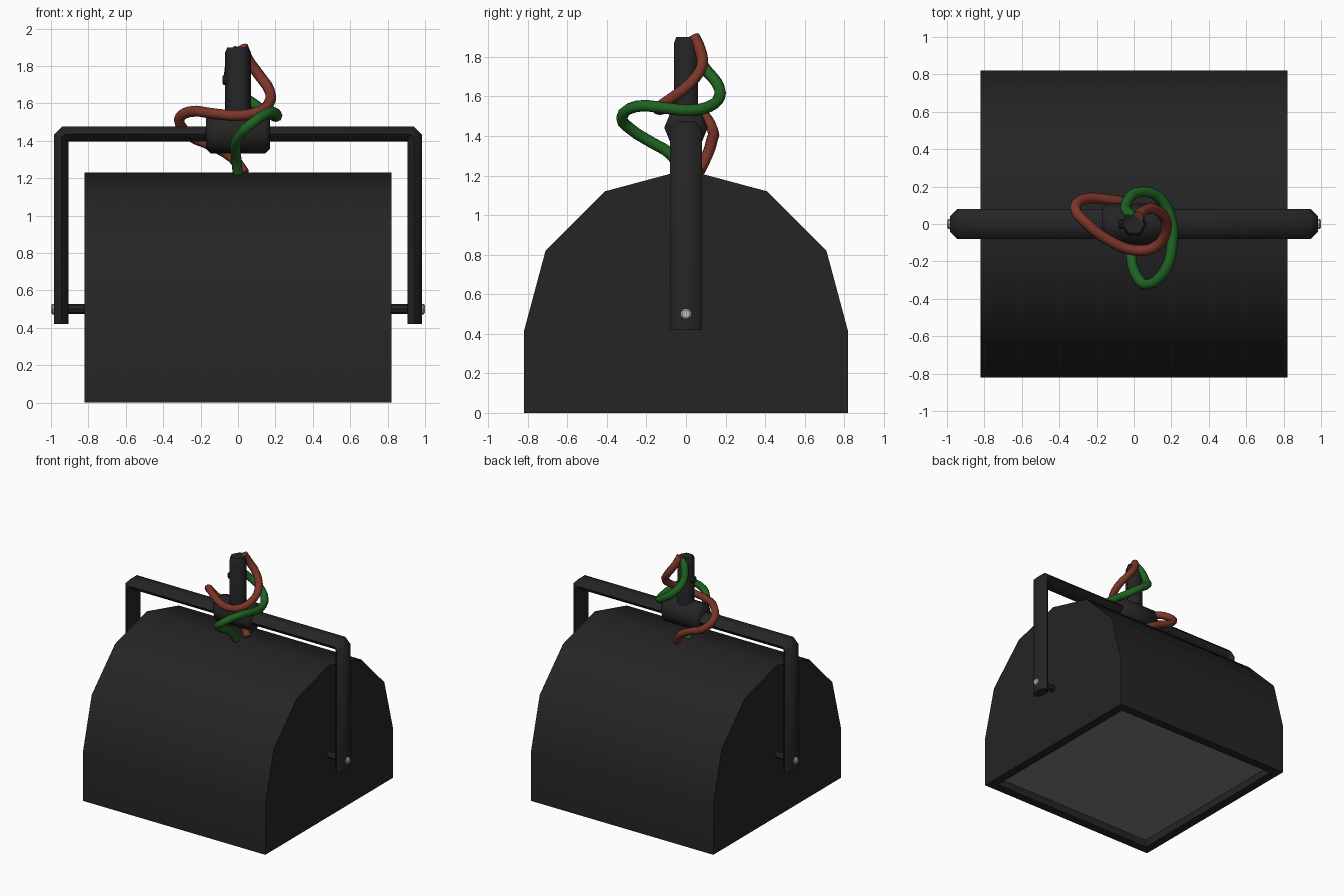
import bpy, bmesh, math
from mathutils import Vector

if "Cube" in bpy.data.objects:
    bpy.data.objects.remove(bpy.data.objects["Cube"])


def material(name, rgb):
    m = bpy.data.materials.new(name)
    m.diffuse_color = (*rgb, 1)
    m.use_nodes = True
    m.node_tree.nodes["Principled BSDF"].inputs["Base Color"].default_value = m.diffuse_color
    return m


BLACK = material("black_metal", (0.018, 0.018, 0.018))
GLASS = material("grey_glass", (0.22, 0.22, 0.22))
STEEL = material("steel", (0.5, 0.5, 0.5))
RED = material("red_cable", (0.20, 0.036, 0.022))
GREEN = material("green_cable", (0.014, 0.125, 0.016))


def smooth(ob, angle):
    bpy.ops.object.select_all(action='DESELECT')
    ob.select_set(True)
    bpy.context.view_layer.objects.active = ob
    bpy.ops.object.shade_smooth_by_angle(angle=math.radians(angle))


def finish(name, bm, mats, angle=40):
    bmesh.ops.recalc_face_normals(bm, faces=bm.faces)
    me = bpy.data.meshes.new(name)
    bm.to_mesh(me)
    bm.free()
    for m in mats:
        me.materials.append(m)
    ob = bpy.data.objects.new(name, me)
    bpy.context.collection.objects.link(ob)
    smooth(ob, angle)
    return ob


def lathe(name, axis, origin, rings, sides, mat, angle=40, spin=0.0):
    """Capped rings of (position along axis, radius) around the x or z axis."""
    bm = bmesh.new()
    loops = []
    for t, r in rings:
        loop = []
        for i in range(sides):
            a = spin + 2 * math.pi * i / sides
            u, v = r * math.cos(a), r * math.sin(a)
            p = (t, u, v) if axis == 'x' else (u, v, t)
            loop.append(bm.verts.new(Vector(origin) + Vector(p)))
        loops.append(loop)
    for a, b in zip(loops, loops[1:]):
        for i in range(sides):
            j = (i + 1) % sides
            bm.faces.new((a[i], a[j], b[j], b[i]))
    bm.faces.new(loops[0])
    bm.faces.new(loops[-1])
    return finish(name, bm, [mat], angle)


# Housing: half-round profile extruded sideways, recessed glass underneath
R, base = 0.82, 0.41
profile = [(-R, 0)] + [(-R * math.cos(math.radians(a)), base + R * math.sin(math.radians(a)))
                       for a in range(0, 181, 30)] + [(R, 0)]
bm = bmesh.new()
ends = [[bm.verts.new((x, y, z)) for y, z in profile] for x in (-R, R)]
for e in ends:
    bm.faces.new(e)
n = len(profile)
for i in range(n):
    j = (i + 1) % n
    f = bm.faces.new((ends[0][i], ends[0][j], ends[1][j], ends[1][i]))
bmesh.ops.recalc_face_normals(bm, faces=bm.faces)
bm.faces.ensure_lookup_table()
bottom = min(bm.faces, key=lambda q: q.calc_center_median().z)
bmesh.ops.inset_region(bm, faces=[bottom], thickness=0.10)
lens = bmesh.ops.extrude_discrete_faces(bm, faces=[bottom])['faces'][0]
bmesh.ops.translate(bm, verts=lens.verts, vec=(0, 0, 0.06))
lens.material_index = 1
finish("housing", bm, [BLACK, GLASS])

# Yoke: flattened six-sided bar swept round a mitred U path
X, Z, c = 0.945, 1.437, 0.0234
path = [Vector(p) for p in ((-X, 0.42), (-X, Z - c), (-X + c, Z), (X - c, Z), (X, Z - c), (X, 0.42))]
section = [(-0.08, 0), (-0.04, 0.04), (0.04, 0.04), (0.08, 0), (0.04, -0.04), (-0.04, -0.04)]
bm = bmesh.new()
loops = []
for i, p in enumerate(path):
    d1 = (p - path[i - 1]).normalized() if i else (path[1] - p).normalized()
    d2 = (path[i + 1] - p).normalized() if i < len(path) - 1 else d1
    n1, n2 = Vector((-d1.y, d1.x)), Vector((-d2.y, d2.x))
    m = (n1 + n2).normalized()
    m /= m.dot(n1)
    loops.append([bm.verts.new((p.x + m.x * h, w, p.y + m.y * h)) for w, h in section])
for a, b in zip(loops, loops[1:]):
    for i in range(6):
        j = (i + 1) % 6
        bm.faces.new((a[i], a[j], b[j], b[i]))
bm.faces.new(loops[0])
bm.faces.new(loops[-1])
finish("yoke", bm, [BLACK], 50)

# Pivot pins and steel bolt ends on both sides
for side, s in (("left", -1), ("right", 1)):
    lathe(side + "_pivot_pin", 'x', (0, 0, 0.5), [(s * 0.80, 0.027), (s * 0.93, 0.027)], 8, BLACK)
    lathe(side + "_bolt", 'x', (0, 0, 0.5),
          [(s * 0.95, 0.028), (s * 0.993, 0.028), (s * 1.0, 0.02)], 8, STEEL)

# Collar around the yoke, stem above it and its clamp knob
lathe("collar", 'x', (0, 0, 1.442),
      [(-0.17, 0.085), (-0.145, 0.11), (0.145, 0.11), (0.17, 0.085)], 8, BLACK, 50)
lathe("stem", 'z', (0, 0, 0), [(1.44, 0.07), (1.87, 0.07), (1.9, 0.057)], 6, BLACK, 65)
lathe("stem_knob", 'x', (0, 0, 1.725), [(-0.083, 0.02), (-0.075, 0.028), (-0.03, 0.028)], 8, BLACK)


# Cables winding down from the stem to the housing
def cable(name, points, mat):
    cu = bpy.data.curves.new(name, 'CURVE')
    cu.dimensions = '3D'
    cu.bevel_depth, cu.bevel_resolution = 0.029, 2
    cu.resolution_u = 3
    cu.use_fill_caps = True
    sp = cu.splines.new('BEZIER')
    sp.bezier_points.add(len(points) - 1)
    for bp, co in zip(sp.bezier_points, points):
        bp.co = co
        bp.handle_left_type = bp.handle_right_type = 'AUTO'
    cu.materials.append(mat)
    ob = bpy.data.objects.new(name, cu)
    bpy.context.collection.objects.link(ob)
    bpy.ops.object.select_all(action='DESELECT')
    ob.select_set(True)
    bpy.context.view_layer.objects.active = ob
    bpy.ops.object.convert(target='MESH')
    smooth(bpy.context.view_layer.objects.active, 60)


cable("red_cable", [
    (0.025, 0.04, 1.905), (0.05, 0.07, 1.84), (0.11, 0.08, 1.755), (0.17, 0.02, 1.665),
    (0.165, -0.06, 1.60), (0.11, -0.125, 1.555), (0.0, -0.14, 1.535), (-0.13, -0.09, 1.545),
    (-0.26, 0.01, 1.555), (-0.315, 0.085, 1.51), (-0.26, 0.135, 1.43), (-0.14, 0.13, 1.375),
    (-0.03, 0.11, 1.31), (0.035, 0.07, 1.225)], RED)
cable("green_cable", [
    (0.0, 0.03, 1.89), (-0.03, 0.06, 1.83), (-0.045, 0.09, 1.75), (-0.01, 0.155, 1.67),
    (0.08, 0.17, 1.60), (0.155, 0.12, 1.55), (0.2, 0.02, 1.53), (0.205, -0.1, 1.54),
    (0.165, -0.25, 1.55), (0.07, -0.325, 1.49), (0.015, -0.28, 1.435), (-0.015, -0.17, 1.365),
    (-0.01, -0.08, 1.31), (0.0, -0.02, 1.22)], GREEN)
